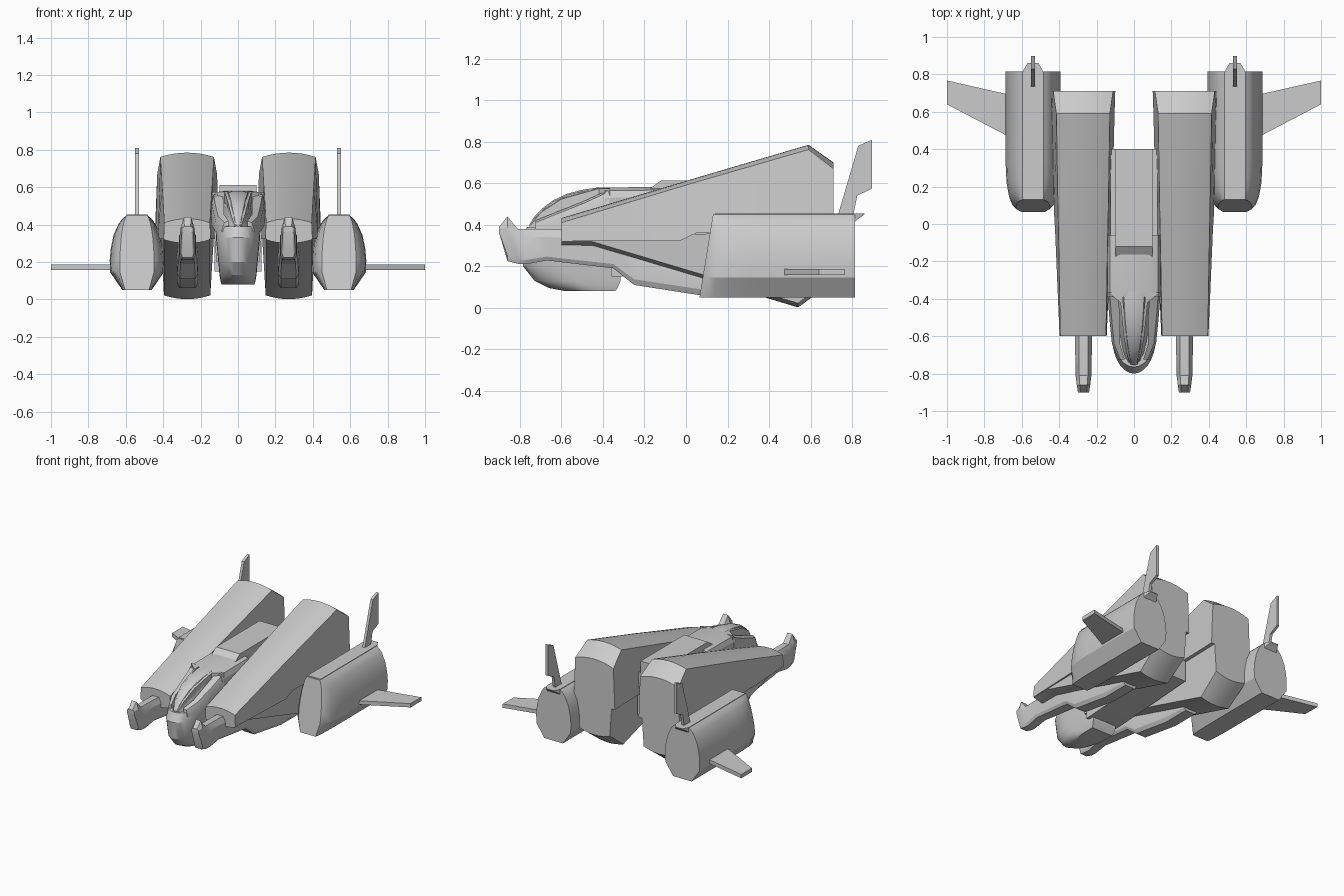
import bpy, bmesh, math

if "Cube" in bpy.data.objects:
    bpy.data.objects.remove(bpy.data.objects["Cube"])


def mesh_object(name, rings):
    """Skin a list of equal-length point rings and cap both ends."""
    bm = bmesh.new()
    vs = [[bm.verts.new(p) for p in r] for r in rings]
    n = len(vs[0])
    for a, b in zip(vs, vs[1:]):
        for i in range(n):
            j = (i + 1) % n
            bm.faces.new((a[i], a[j], b[j], b[i]))
    bm.faces.new(vs[0])
    bm.faces.new(vs[-1])
    bmesh.ops.recalc_face_normals(bm, faces=bm.faces)
    me = bpy.data.meshes.new(name)
    bm.to_mesh(me)
    bm.free()
    ob = bpy.data.objects.new(name, me)
    bpy.context.collection.objects.link(ob)
    return ob


def mirrored(half):
    """Closed symmetric outline from its right half, listed top to bottom."""
    return half + [(-x, z) for x, z in reversed(half)]


def loft(name, sections, cx=0.0, s=1):
    """sections: (y, [(x, z), ...]) with x relative to cx."""
    return mesh_object(name, [[(s * (cx + x), y, z) for x, z in o] for y, o in sections])


def prism_x(name, yz, x0, x1):
    return mesh_object(name, [[(x, y, z) for y, z in yz] for x in (x0, x1)])


def hull_section(w_flat, z_flat, w_arc, z_corner, z_mid, n=8):
    """Flat edge on one side, shallow arc on the other."""
    arc = []
    for i in range(n + 1):
        t = 1 - 2 * i / n
        arc.append((w_arc * t, z_corner + (z_mid - z_corner) * (1 - t * t)))
    return [(w_flat, z_flat)] + arc + [(-w_flat, z_flat)]


def gun_section(w, zb, zt):
    h = zt - zb
    return mirrored([(w * .55, zt), (w, zt - .25 * h), (w, zb + .12 * h), (w * .75, zb)])


NACELLE = [(.055, .45), (.078, .432), (.098, .405), (.125, .345), (.14, .275),
           (.146, .21), (.143, .145), (.078, .05)]

for s, side in ((1, "right"), (-1, "left")):
    # upper hull: wedge rising to the back with an arched top
    upper = [(-.6, .126, .322, .122, .41, .432), (-.03, .15, .322, .132, .582, .602),
             (.05, .155, .36, .134, .606, .626), (.59, .168, .36, .143, .762, .785),
             (.71, .172, .36, .16, .67, .70)]
    loft(side + "_upper_hull", [(a[0], hull_section(*a[1:])) for a in upper], .272, s)
    # lower hull: wedge deepening to the back with an arched belly
    lower = [(-.6, .122, .34, .12, .318, .30), (-.45, .126, .34, .122, .318, .297),
             (.54, .14, .37, .124, .022, .002), (.71, .145, .37, .13, .15, .125)]
    loft(side + "_lower_hull", [(a[0], hull_section(*a[1:])) for a in lower], .272, s)
    # long gun running from the muzzle back under the hull
    gun = [(-.9, .03, .36, .39), (-.86, .036, .225, .44), (-.81, .042, .212, .38),
           (-.77, .042, .21, .38), (-.67, .045, .228, .38), (-.35, .05, .19, .36),
           (-.25, .055, .11, .34), (.07, .055, .06, .3), (.28, .055, .06, .2)]
    loft(side + "_gun", [(a[0], gun_section(*a[1:])) for a in gun], .27, s)
    # engine nacelle with a leaning, rounded front
    rings = []
    for y, k in ((.065, .4), (.085, .62), (.13, .82), (.2, .95), (.3, 1), (.815, 1)):
        half = [(.055 + (x - .055) * k, z) for x, z in NACELLE]
        lean = .065 * max(0, (.815 - y) / .75)
        rings.append([(s * (.54 + x), y + lean * (z - .05) / .4, z) for x, z in mirrored(half)])
    mesh_object(side + "_nacelle", rings)
    # rail on the nacelle, fin and side wing
    rail = [(.14, .055, .43), (.80, .055, .40), (.825, .05, .425), (.86, .03, .449)]
    loft(side + "_rail", [(y, mirrored([(w, .454), (w, zb)])) for y, w, zb in rail], .54, s)
    prism_x(side + "_fin", [(.73, .44), (.83, .78), (.897, .81), (.897, .575), (.825, .54), (.805, .44)],
            s * .53, s * .55)
    wing = [(.66, .462), (1, .64), (1, .767), (.66, .69)]
    mesh_object(side + "_wing", [[(s * x, y, z) for x, y in wing] for z in (.158, .187)])
    # cheek panel and canopy frame beside the cockpit
    cheek = [(-.725, .05, .085, .36, .41), (-.64, .075, .118, .36, .445), (-.5, .075, .132, .38, .50),
             (-.37, .085, .142, .4, .56)]
    loft(side + "_cheek", [(y, [(a, zb), (a, zt + .01), (b - .012, zt), (b, zt - .035), (b, zb)])
                           for y, a, b, zb, zt in cheek], 0, s)
    frame = [(-.75, .008, .018, .40), (-.70, .026, .038, .462), (-.6, .04, .055, .527),
             (-.42, .058, .072, .578), (-.365, .06, .14, .578)]
    loft(side + "_canopy_frame", [(y, [(a, z), (b, z - .004), (b, z - .06), (a, z - .06)])
                                  for y, a, b, z in frame], 0, s)

# nose: rounded plan outline stacked from chin to canopy sill
nose = []
for z, yf, w, yb in ((.08, -.58, .088, -.34), (.095, -.66, .093, -.33), (.13, -.73, .099, -.315),
                     (.2, -.785, .105, -.32), (.33, -.8, .118, -.32), (.39, -.765, .12, -.32)):
    arc = [math.pi * i / 14 for i in range(15)]
    depth = min(.2, -.42 - yf)
    nose.append([(w, yb, z)] + [(w * math.cos(a), yf + depth * (1 - math.sin(a)), z) for a in arc]
                + [(-w, yb, z)])
mesh_object("nose", nose)

# canopy: narrow rounded spine widening to the back
canopy = [(-.755, .012, .40), (-.73, .022, .44), (-.69, .033, .48), (-.64, .042, .518),
          (-.57, .052, .55), (-.5, .06, .568), (-.42, .065, .58), (-.36, .07, .58)]
loft("canopy", [(y, mirrored([(w * .35, z), (w * .8, z - .008), (w, z - .03), (w + .03, .36)]))
                for y, w, z in canopy])

# cockpit body behind the canopy
body = [(-.39, .575), (-.36, .58), (-.06, .582)]
loft("cockpit_body", [(y, mirrored([(.075, z), (.128, z - .015), (.142, z - .05), (.115, .2)]))
                      for y, z in body])

# raised rear deck and the spine joining both hulls
prism_x("rear_deck", [(-.18, .57), (-.12, .613), (.4, .613), (.4, .45), (-.18, .45)], -.1, .1)
prism_x("spine", [(-.36, .15), (-.3, .15), (.4, .2), (.4, .52), (-.36, .52)], -.125, .125)

bpy.ops.object.select_all(action='SELECT')
bpy.context.view_layer.objects.active = bpy.data.objects["nose"]
bpy.ops.object.shade_smooth_by_angle(angle=math.radians(25))
